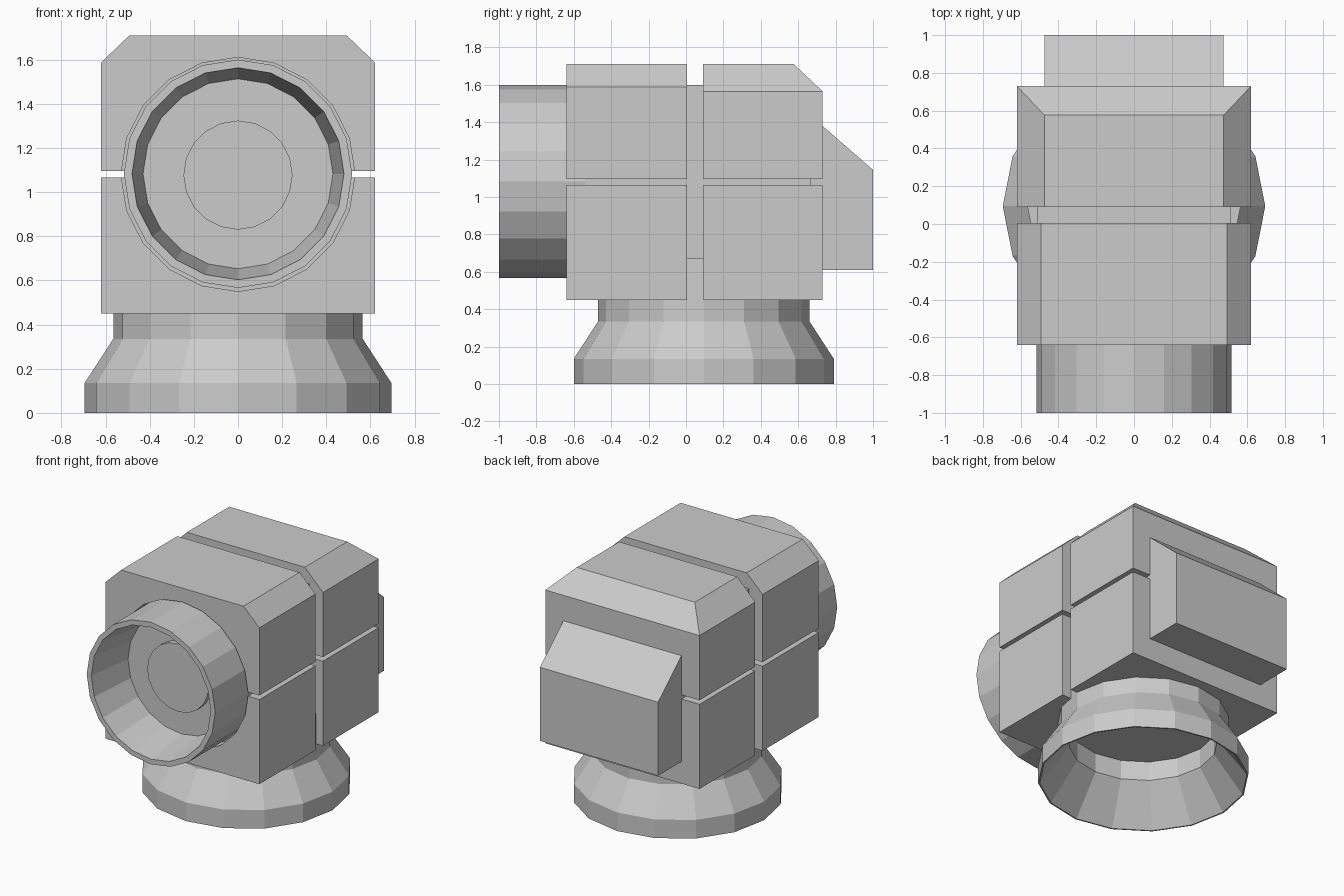
import bpy, bmesh, math
from mathutils import Matrix, Vector

if "Cube" in bpy.data.objects:
    bpy.data.objects.remove(bpy.data.objects["Cube"])


def finish(bm, name):
    bmesh.ops.recalc_face_normals(bm, faces=bm.faces)
    me = bpy.data.meshes.new(name)
    bm.to_mesh(me)
    bm.free()
    ob = bpy.data.objects.new(name, me)
    bpy.context.collection.objects.link(ob)
    return ob


def stack(name, sections):
    """Loft between rectangles (half_width, y0, y1, z)."""
    bm = bmesh.new()
    rings = []
    for w, y0, y1, z in sections:
        rings.append([bm.verts.new(p) for p in
                      ((-w, y0, z), (w, y0, z), (w, y1, z), (-w, y1, z))])
    for a, b in zip(rings, rings[1:]):
        for i in range(4):
            j = (i + 1) % 4
            bm.faces.new((a[i], a[j], b[j], b[i]))
    bm.faces.new(rings[0][::-1])
    bm.faces.new(rings[-1])
    return finish(bm, name)


def lathe(name, profile, sides, origin, forward=False, closed=False):
    """Revolve (radius, height) points; radius 0 ends are capped.
    forward=True lays the axis along y."""
    bm = bmesh.new()
    rings = []
    for r, h in profile:
        ring = []
        for i in range(sides):
            a = math.tau * i / sides
            c, s = r * math.cos(a), r * math.sin(a)
            p = Vector((c, h, s)) if forward else Vector((c, s, h))
            ring.append(bm.verts.new(p + Vector(origin)))
        rings.append(ring)
    pairs = list(zip(rings, rings[1:]))
    if closed:
        pairs.append((rings[-1], rings[0]))
    for a, b in pairs:
        for i in range(sides):
            j = (i + 1) % sides
            bm.faces.new((a[i], a[j], b[j], b[i]))
    if not closed:
        bm.faces.new(rings[0])
        bm.faces.new(rings[-1])
    return finish(bm, name)


W, AXIS_Z = 0.62, 1.08

# Inner core seen through the grooves
stack("inner_core", [(0.512, -0.54, 0.665, 0.5), (0.512, -0.54, 0.665, 1.6)])

# Four armour blocks, the upper ones chamfered
front_lower = stack("front_lower_block",
                    [(W, -0.64, 0.005, 0.45), (W, -0.64, 0.005, 1.065)])
front_upper = stack("front_upper_block",
                    [(W, -0.64, 0.005, 1.095), (W, -0.64, 0.005, 1.587),
                     (0.492, -0.64, 0.005, 1.71)])
stack("back_lower_block", [(W, 0.09, 0.73, 0.45), (W, 0.09, 0.73, 1.065)])
stack("back_upper_block",
      [(W, 0.09, 0.73, 1.095), (W, 0.09, 0.73, 1.565),
       (0.475, 0.09, 0.577, 1.71)])

# Round opening in the front blocks for the barrel
cutter = lathe("barrel_cutter", [(0.53, -0.8), (0.53, -0.54)], 20,
               (0, 0, AXIS_Z), forward=True)
cutter.hide_render = True
for block in (front_lower, front_upper):
    mod = block.modifiers.new("opening", 'BOOLEAN')
    mod.operation = 'DIFFERENCE'
    mod.solver = 'EXACT'
    mod.object = cutter
    bpy.context.view_layer.objects.active = block
    bpy.ops.object.modifier_apply(modifier=mod.name)
bpy.data.objects.remove(cutter)

# Barrel with tapered recess, and the raised disc inside it
lathe("lens_barrel",
      [(0.517, -0.54), (0.517, -1.0), (0.48, -1.0), (0.43, -0.65)],
      20, (0, 0, 1.083), forward=True)
lathe("lens_disc", [(0.247, -0.64), (0.247, -0.69)],
      20, (0, 0, 1.077), forward=True)

# Sloped box on the back
stack("back_box", [(0.475, 0.66, 1.0, 0.61), (0.475, 0.66, 1.0, 1.145),
                   (0.475, 0.66, 0.73, 1.38)])

# Flared base, hollow underneath
lathe("flared_base",
      [(0.565, 0.67), (0.565, 0.335), (0.695, 0.135), (0.695, 0.0),
       (0.685, 0.0), (0.49, 0.27), (0.49, 0.41)],
      16, (0, 0.095, 0))
